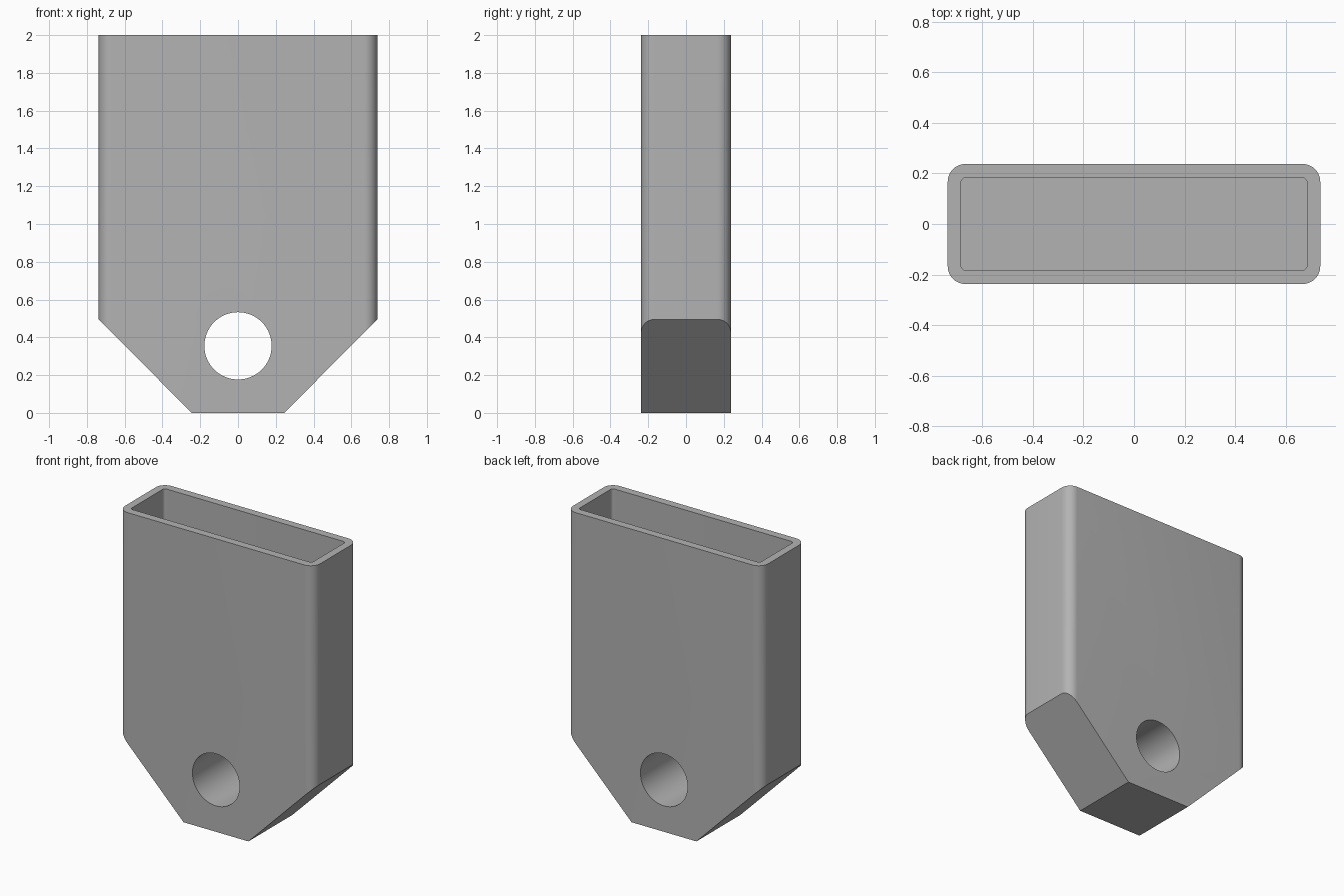
import bpy, bmesh, math
from mathutils import Vector

if "Cube" in bpy.data.objects:
    bpy.data.objects.remove(bpy.data.objects["Cube"], do_unlink=True)

WIDTH, DEPTH, HEIGHT = 1.475, 0.475, 2.0
WALL, FLOOR = 0.05, 0.62
BASE_HALF, SHOULDER = 0.245, 0.495
HOLE_RADIUS, HOLE_Z = 0.178, 0.355

grey = bpy.data.materials.new("plain grey")
grey.use_nodes = True
colour = (0.45, 0.45, 0.45, 1)
grey.diffuse_color = colour
grey.node_tree.nodes["Principled BSDF"].inputs["Base Color"].default_value = colour


def make_object(name, bm):
    bmesh.ops.recalc_face_normals(bm, faces=bm.faces)
    mesh = bpy.data.meshes.new(name)
    bm.to_mesh(mesh)
    bm.free()
    mesh.materials.append(grey)
    obj = bpy.data.objects.new(name, mesh)
    bpy.context.collection.objects.link(obj)
    return obj


def rounded_prism(width, depth, radius, z0, z1, steps=10):
    """Upright prism with a rounded rectangular section."""
    bm = bmesh.new()
    verts = []
    for corner, (sx, sy) in enumerate([(1, 1), (-1, 1), (-1, -1), (1, -1)]):
        cx, cy = sx * (width / 2 - radius), sy * (depth / 2 - radius)
        for i in range(steps + 1):
            a = (corner + i / steps) * math.pi / 2
            verts.append(bm.verts.new((cx + radius * math.cos(a), cy + radius * math.sin(a), z0)))
    face = bm.faces.new(verts)
    top = bmesh.ops.extrude_face_region(bm, geom=[face])["geom"]
    moved = [v for v in top if isinstance(v, bmesh.types.BMVert)]
    bmesh.ops.translate(bm, verts=moved, vec=(0, 0, z1 - z0))
    return bm


# Outer body with the two lower corners sliced off
bm = rounded_prism(WIDTH, DEPTH, 0.07, 0, HEIGHT)
for side in (1, -1):
    normal = Vector((side * SHOULDER, 0, -(WIDTH / 2 - BASE_HALF)))
    cut = bmesh.ops.bisect_plane(bm, geom=bm.verts[:] + bm.edges[:] + bm.faces[:],
                                 plane_co=(side * BASE_HALF, 0, 0), plane_no=normal,
                                 clear_outer=True)
    edges = [e for e in cut["geom_cut"] if isinstance(e, bmesh.types.BMEdge)]
    bmesh.ops.holes_fill(bm, edges=edges, sides=0)
holder = make_object("holder_body", bm)

# Open pocket in the top
pocket = make_object("pocket_cutter", rounded_prism(
    WIDTH - 2 * WALL - 0.005, DEPTH - 2 * WALL - 0.008, 0.02, FLOOR, HEIGHT + 0.2))

# Round hole through the lower block
bpy.ops.mesh.primitive_cylinder_add(vertices=64, radius=HOLE_RADIUS, depth=1,
                                    location=(0, 0, HOLE_Z), rotation=(math.pi / 2, 0, 0))
hole = bpy.context.object
hole.name = "hole_cutter"
hole.data.materials.append(grey)

bpy.context.view_layer.objects.active = holder
for cutter in (pocket, hole):
    mod = holder.modifiers.new(cutter.name, "BOOLEAN")
    mod.operation = "DIFFERENCE"
    mod.solver = "EXACT"
    mod.object = cutter
    bpy.ops.object.modifier_apply(modifier=mod.name)
    bpy.data.objects.remove(cutter, do_unlink=True)

bpy.ops.object.select_all(action="DESELECT")
holder.select_set(True)
bpy.ops.object.shade_smooth_by_angle(angle=math.radians(30))
